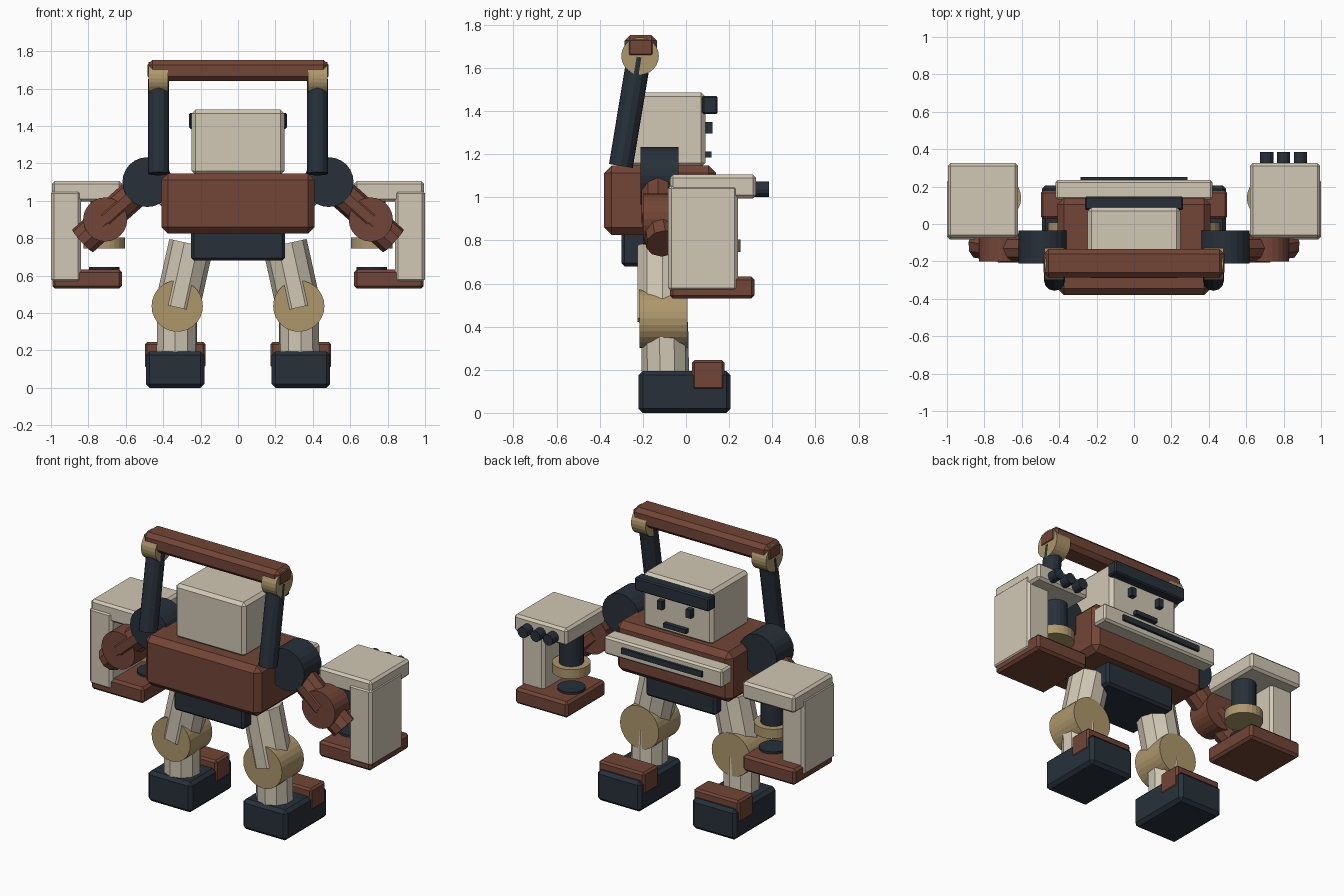
import bpy
from mathutils import Vector


def paint(name, rgb):
    m = bpy.data.materials.new(name)
    m.diffuse_color = (*rgb, 1)
    return m


BROWN = paint("brown", (0.17, 0.06, 0.037))
CREAM = paint("cream", (0.64, 0.58, 0.46))
DARK = paint("dark", (0.02, 0.03, 0.042))
TAN = paint("tan", (0.42, 0.31, 0.15))


def box(name, x, y, z, mat, bevel=0.015):
    """Chamfered box from (min, max) ranges."""
    r = (x, y, z)
    bpy.ops.mesh.primitive_cube_add(size=1, location=[(a + b) / 2 for a, b in r])
    o = bpy.context.object
    o.name = name
    o.scale = [abs(b - a) for a, b in r]
    bpy.ops.object.transform_apply(location=False, rotation=False, scale=True)
    o.data.materials.append(mat)
    if bevel:
        m = o.modifiers.new("chamfer", 'BEVEL')
        m.width, m.segments = bevel, 1
    return o


def rod(name, a, b, radius, mat, sides=10):
    """Flat-faced cylinder between two points."""
    a, b = Vector(a), Vector(b)
    d = b - a
    bpy.ops.mesh.primitive_cylinder_add(vertices=sides, radius=radius, depth=d.length,
                                        location=(a + b) / 2,
                                        rotation=d.to_track_quat('Z', 'Y').to_euler())
    o = bpy.context.object
    o.name = name
    o.data.materials.append(mat)
    return o


# Torso, pelvis and chest plate
box("torso", (-0.41, 0.41), (-0.38, 0.14), (0.825, 1.147), BROWN, 0.035)
box("pelvis", (-0.25, 0.25), (-0.30, 0.06), (0.68, 0.84), DARK)
box("chest_plate", (-0.42, 0.42), (0.13, 0.235), (0.97, 1.085), CREAM, 0.012)
box("chest_slot", (-0.285, 0.285), (0.23, 0.25), (1.012, 1.047), DARK, 0)

# Head with visor, eyes and mouth
box("head", (-0.248, 0.248), (-0.29, 0.09), (1.14, 1.487), CREAM, 0.02)
box("visor", (-0.263, 0.263), (0.075, 0.147), (1.385, 1.47), DARK, 0.008)
box("mouth", (-0.08, 0.08), (0.085, 0.118), (1.185, 1.212), DARK, 0)

# Overhead carrying bar
box("handle_bar", (-0.483, 0.483), (-0.285, -0.135), (1.64, 1.752), BROWN, 0.025)

for side, s in (("left", -1), ("right", 1)):
    def P(x, y, z):
        return (s * x, y, z)

    def X(a, b):
        return tuple(sorted((s * a, s * b)))

    box(side + "_eye", X(0.085, 0.12), (0.085, 0.124), (1.295, 1.35), DARK, 0)

    # Handle posts and their pivots
    rod(side + "_handle_post", P(0.425, -0.302, 1.145), P(0.425, -0.218, 1.65), 0.056, DARK, 12)
    rod(side + "_handle_pivot", P(0.375, -0.213, 1.655), P(0.478, -0.213, 1.655), 0.087, TAN, 24)

    # Arm
    rod(side + "_shoulder", P(0.485, -0.21, 1.1), P(0.485, -0.035, 1.1), 0.133, DARK, 24)
    rod(side + "_upper_arm", P(0.485, -0.13, 1.1), P(0.71, -0.13, 0.9), 0.08, BROWN)
    rod(side + "_elbow", P(0.71, -0.20, 0.9), P(0.71, -0.05, 0.9), 0.118, BROWN, 24)
    rod(side + "_forearm", P(0.70, -0.125, 0.905), P(0.83, -0.105, 0.785), 0.082, BROWN)

    # C-shaped hand: top slab, outer wall, bottom slab
    box(side + "_hand_top", X(0.62, 0.995), (-0.075, 0.325), (0.995, 1.105), CREAM)
    box(side + "_hand_wall", X(0.84, 1.0), (-0.083, 0.24), (0.565, 1.055), CREAM)
    box(side + "_hand_base", X(0.62, 0.993), (-0.075, 0.318), (0.53, 0.632), BROWN)
    rod(side + "_hand_piston", P(0.715, 0.14, 0.79), P(0.715, 0.14, 1.0), 0.073, DARK, 20)
    rod(side + "_hand_collar", P(0.715, 0.14, 0.745), P(0.715, 0.14, 0.805), 0.112, TAN, 24)
    rod(side + "_hand_pad", P(0.715, 0.14, 0.62), P(0.715, 0.14, 0.646), 0.082, DARK, 24)

    # Leg
    rod(side + "_thigh", P(0.25, -0.11, 0.77), P(0.325, -0.11, 0.43), 0.12, CREAM)
    rod(side + "_knee", P(0.325, -0.215, 0.437), P(0.325, 0.008, 0.437), 0.137, TAN, 28)
    rod(side + "_shin", P(0.325, -0.1, 0.42), P(0.328, -0.095, 0.16), 0.11, CREAM)
    box(side + "_foot", X(0.18, 0.493), (-0.22, 0.207), (0, 0.195), DARK, 0.02)
    box(side + "_toe_cap", X(0.175, 0.498), (0.028, 0.178), (0.105, 0.245), BROWN, 0.012)

# Knobs on the right hand only
for i in range(3):
    x = 0.71 + 0.09 * i
    rod(f"hand_knob_{i + 1}", (x, 0.30, 1.037), (x, 0.385, 1.037), 0.035, DARK, 12)
